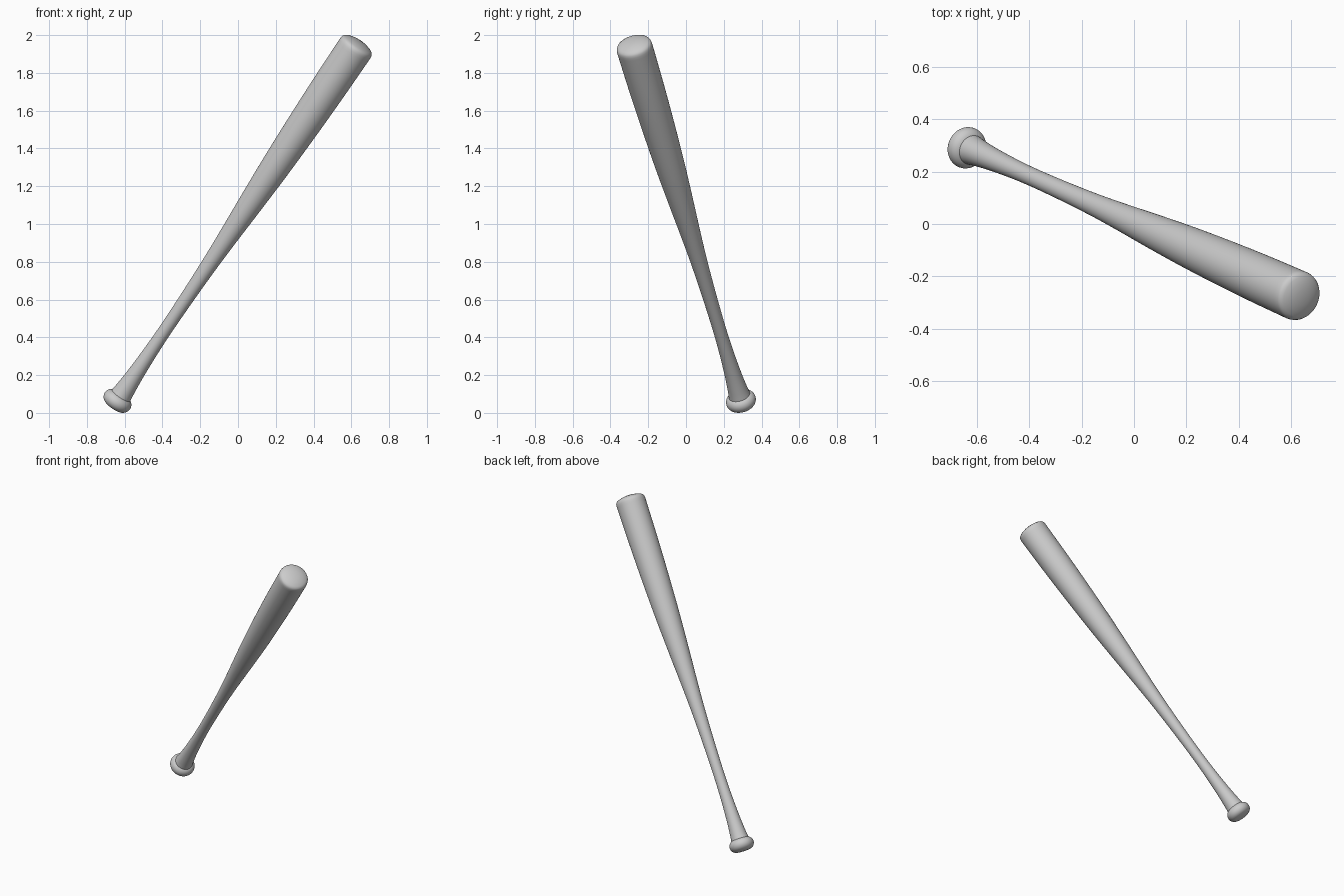
import bpy, bmesh, math
from mathutils import Vector

if "Cube" in bpy.data.objects:
    bpy.data.objects.remove(bpy.data.objects["Cube"])

KNOB = Vector((-0.638, 0.291, 0.064))   # centre of the knob
TIP = Vector((0.630, -0.276, 1.944))    # centre of the barrel rim
AXIS = TIP - KNOB
L = AXIS.length
TURN = AXIS.to_track_quat('Z', 'Y').to_matrix().to_4x4()


def smooth_curve(pts, steps=6):
    """Catmull-Rom through (radius, height) points."""
    p = [Vector(q) for q in pts]
    p = [2 * p[0] - p[1]] + p + [2 * p[-1] - p[-2]]
    out = []
    for i in range(1, len(p) - 2):
        a, b, c, d = p[i - 1:i + 3]
        for s in range(steps):
            t = s / steps
            out.append(0.5 * (2 * b + (c - a) * t + (2 * a - 5 * b + 4 * c - d) * t ** 2
                              + (3 * b - a - 3 * c + d) * t ** 3))
    return out + [p[-2]]


def lathe(name, profile, sides=64):
    """Spin a (radius, height) profile about the bat's axis."""
    bm = bmesh.new()
    vs = [bm.verts.new((r, 0, h)) for r, h in profile]
    es = [bm.edges.new(e) for e in zip(vs, vs[1:])]
    bmesh.ops.spin(bm, geom=vs + es, cent=(0, 0, 0), axis=(0, 0, 1),
                   angle=math.tau, steps=sides, use_merge=True)
    bmesh.ops.remove_doubles(bm, verts=bm.verts, dist=1e-5)
    bmesh.ops.recalc_face_normals(bm, faces=bm.faces)
    bm.transform(TURN)
    me = bpy.data.meshes.new(name)
    bm.to_mesh(me)
    bm.free()
    ob = bpy.data.objects.new(name, me)
    ob.location = KNOB
    bpy.context.collection.objects.link(ob)
    bpy.context.view_layer.objects.active = ob
    ob.select_set(True)
    bpy.ops.object.shade_smooth_by_angle(angle=math.radians(40))
    ob.select_set(False)


# handle flare, grip, taper and barrel
shaft = smooth_curve([(0.058, 0.03), (0.052, 0.08), (0.044, 0.18), (0.037, 0.34),
                      (0.035, 0.50), (0.038, 0.72), (0.044, 0.92), (0.053, 1.10),
                      (0.066, 1.32), (0.078, 1.55), (0.087, 1.80), (0.093, 2.05),
                      (0.096, L - 0.03)])
# rounded rim and shallow domed end
end = [(0.096, L - 0.015), (0.094, L - 0.003), (0.089, L + 0.006), (0.078, L + 0.013),
       (0.055, L + 0.021), (0.028, L + 0.026), (0, L + 0.027)]
lathe("bat_shaft", [(0, 0.03)] + [tuple(v) for v in shaft] + end)

# knob with a round edge and gently domed bottom
rim = [(0.04 + 0.04 * math.cos(a), 0.04 * math.sin(a))
       for a in (math.radians(-80 + 10 * i) for i in range(18))]
lathe("grip_knob", [(0, -0.043), (0.025, -0.042)] + rim + [(0, 0.04)])
